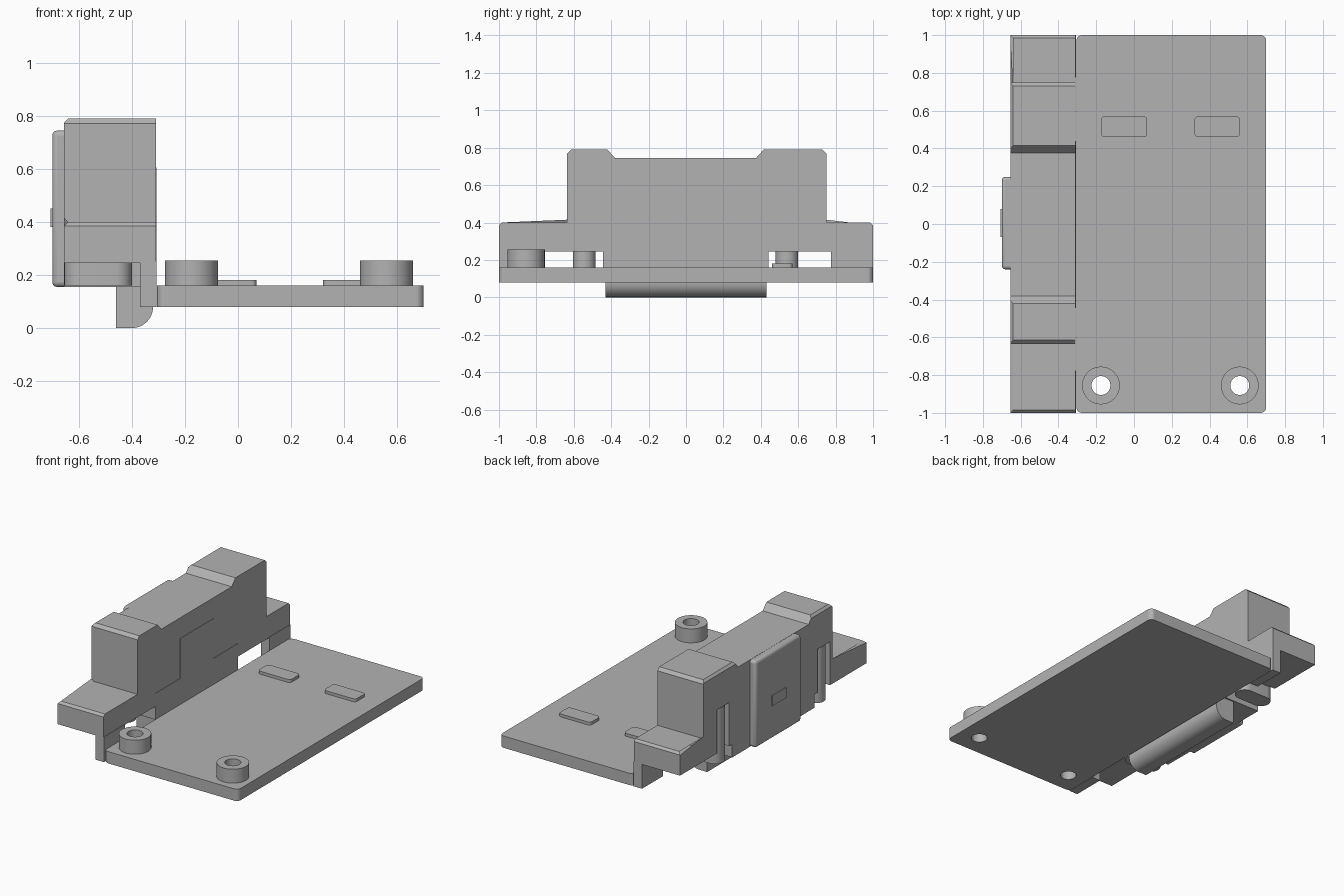
import bpy, bmesh, math

if "Cube" in bpy.data.objects:
    bpy.data.objects.remove(bpy.data.objects["Cube"])

grey = bpy.data.materials.new("plain_grey")
grey.diffuse_color = (0.45, 0.45, 0.45, 1)
grey.use_nodes = True
grey.node_tree.nodes["Principled BSDF"].inputs["Base Color"].default_value = grey.diffuse_color


def finish(name, bm):
    bmesh.ops.recalc_face_normals(bm, faces=bm.faces)
    me = bpy.data.meshes.new(name)
    bm.to_mesh(me)
    bm.free()
    me.materials.append(grey)
    ob = bpy.data.objects.new(name, me)
    bpy.context.collection.objects.link(ob)
    return ob


def prism_mesh(pts, axis, lo, hi):
    """Extrude a flat outline along x, y or z from lo to hi."""
    place = {"x": lambda a, b, c: (c, a, b),
             "y": lambda a, b, c: (a, c, b),
             "z": lambda a, b, c: (a, b, c)}[axis]
    bm = bmesh.new()
    ends = [[bm.verts.new(place(a, b, c)) for a, b in pts] for c in (lo, hi)]
    n = len(pts)
    bm.faces.new(ends[0])
    bm.faces.new(ends[1])
    for i in range(n):
        j = (i + 1) % n
        bm.faces.new((ends[0][i], ends[0][j], ends[1][j], ends[1][i]))
    return bm


def prism(name, pts, axis, lo, hi):
    return finish(name, prism_mesh(pts, axis, lo, hi))


def rounded(a0, a1, b0, b1, r, steps=6):
    """Rounded rectangle outline."""
    pts = []
    corners = [(a1 - r, b1 - r), (a0 + r, b1 - r), (a0 + r, b0 + r), (a1 - r, b0 + r)]
    for k, (ca, cb) in enumerate(corners):
        for i in range(steps + 1):
            t = math.pi / 2 * (k + i / steps)
            pts.append((ca + r * math.cos(t), cb + r * math.sin(t)))
    return pts


def rect(a0, a1, b0, b1):
    return [(a0, b0), (a1, b0), (a1, b1), (a0, b1)]


def circle(x, y, r, n=40):
    return [(x + r * math.cos(2 * math.pi * i / n), y + r * math.sin(2 * math.pi * i / n))
            for i in range(n)]


def cut(ob, cutter):
    cutter.hide_render = True
    cutter.hide_set(True)
    m = ob.modifiers.new("cut", "BOOLEAN")
    m.operation = "DIFFERENCE"
    m.solver = "EXACT"
    m.object = cutter


def smooth(ob):
    bpy.ops.object.select_all(action="DESELECT")
    ob.select_set(True)
    bpy.context.view_layer.objects.active = ob
    bpy.ops.object.shade_smooth_by_angle(angle=math.radians(30))


# base plate with two screw holes and hollow bosses
plate = prism("base_plate", rounded(-0.305, 0.70, -1, 1, 0.03), "z", 0.08, 0.16)
for i, x in enumerate((-0.175, 0.56)):
    cut(plate, prism(f"screw_hole_cutter_{i}", circle(x, -0.855, 0.05), "z", 0, 0.3))
    bm = bmesh.new()
    section = [(0.05, 0.16), (0.10, 0.16), (0.10, 0.255), (0.05, 0.255)]
    n = 40
    rings = [[bm.verts.new((x + px, -0.855 + py, z)) for px, py in circle(0, 0, r, n)]
             for r, z in section]
    for a in range(4):
        p, q = rings[a], rings[(a + 1) % 4]
        for k in range(n):
            bm.faces.new((p[k], p[(k + 1) % n], q[(k + 1) % n], q[k]))
    smooth(finish(f"screw_boss_{i}", bm))

# low pads on the plate
for i, (x0, x1) in enumerate(((-0.175, 0.07), (0.32, 0.56))):
    smooth(prism(f"pad_{i}", rounded(x0, x1, 0.46, 0.57, 0.02), "z", 0.155, 0.18))

# housing: stepped profile with chamfered corners, run along x
profile = [(-1, 0.245), (-0.445, 0.245), (-0.445, 0.155), (0.44, 0.155), (0.44, 0.245),
           (1, 0.245), (1, 0.385), (0.985, 0.40), (0.75, 0.40), (0.75, 0.77), (0.73, 0.79),
           (0.415, 0.79), (0.375, 0.745), (-0.38, 0.745), (-0.42, 0.79),
           (-0.615, 0.79), (-0.635, 0.77), (-0.635, 0.40), (-0.985, 0.40), (-1, 0.385)]
bm = prism_mesh(profile, "x", -0.655, -0.31)
back_top = [e for e in bm.edges
            if all(v.co.x < -0.65 and v.co.z > 0.395 for v in e.verts)
            and abs(e.verts[0].co.z - e.verts[1].co.z) < 0.001
            and e.verts[0].co.z != e.verts[1].co.z + 1
            and not all(0.74 < v.co.z < 0.75 for v in e.verts)]
bmesh.ops.bevel(bm, geom=back_top, offset=0.015, segments=1, affect="EDGES")
housing = finish("connector_housing", bm)

# rounded latch posts standing in slots in the back of the housing
for i, (y0, y1) in enumerate(((-0.605, -0.483), (0.478, 0.60))):
    cut(housing, prism(f"latch_slot_cutter_{i}", rect(-0.7, -0.60, y0 - 0.005, y1 + 0.005),
                       "z", 0.1, 0.54))
    smooth(prism(f"latch_post_{i}", rounded(-0.655, -0.40, y0, y1, 0.06, 8), "z", 0.16, 0.535))

# end legs joining the housing to the plate
for name, y0, y1 in (("front", -1, -0.775), ("rear", 0.775, 1)):
    prism(f"{name}_leg", rect(-0.37, -0.307, y0, y1), "z", 0.08, 0.25)

# stepped insert in the inner face
prism("inner_insert", [(-0.445, 0.157), (0.44, 0.157), (0.44, 0.335), (0.175, 0.335),
                       (0.175, 0.605), (-0.18, 0.605), (-0.18, 0.335), (-0.445, 0.335)],
      "x", -0.35, -0.307)

# raised panel on the back with softened edges, and a small nub
panel = prism("back_panel", rect(-0.70, -0.60, -0.24, 0.25), "z", 0.155, 0.744)
bev = panel.modifiers.new("soft_edges", "BEVEL")
bev.width, bev.segments = 0.018, 3
smooth(panel)
prism("back_nub", rect(-0.706, -0.68, -0.07, 0.08), "z", 0.38, 0.45)

# hinge bar below, rounded on its lower inner edge
arc = [(-0.40 + 0.08 * math.cos(t), 0.08 + 0.08 * math.sin(t))
       for t in (-math.pi / 2 + math.pi / 2 * k / 12 for k in range(13))]
smooth(prism("lower_bar", [(-0.46, 0.17), (-0.46, 0.0)] + arc + [(-0.32, 0.17)],
             "y", -0.43, 0.43))
